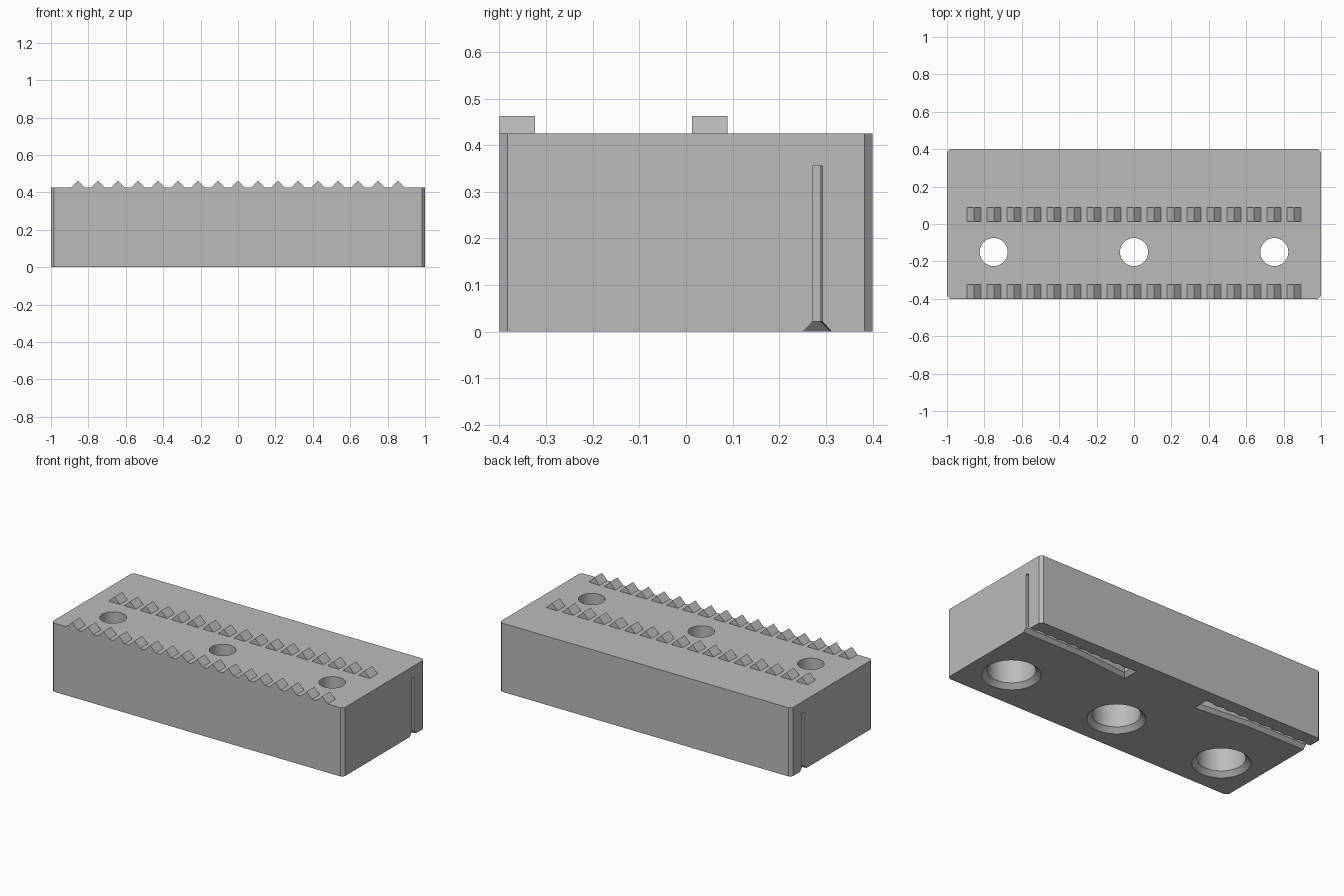
import bpy, bmesh, math

cube = bpy.data.objects.get("Cube")
if cube:
    bpy.data.objects.remove(cube, do_unlink=True)

steel = bpy.data.materials.new("plain_grey")
steel.use_nodes = True
GREY = (0.5, 0.5, 0.5, 1)
steel.diffuse_color = GREY
steel.node_tree.nodes["Principled BSDF"].inputs["Base Color"].default_value = GREY

HEIGHT = 0.425


def make_object(name, bm):
    bmesh.ops.recalc_face_normals(bm, faces=bm.faces)
    mesh = bpy.data.meshes.new(name)
    bm.to_mesh(mesh)
    bm.free()
    mesh.materials.append(steel)
    obj = bpy.data.objects.new(name, mesh)
    bpy.context.collection.objects.link(obj)
    return obj


def add_solid(bm, rings):
    """Skin a closed solid through rings that have equal point counts."""
    loops = [[bm.verts.new(p) for p in ring] for ring in rings]
    for low, high in zip(loops, loops[1:]):
        for i in range(len(low)):
            j = (i + 1) % len(low)
            bm.faces.new((low[i], low[j], high[j], high[i]))
    bm.faces.new(loops[0][::-1])
    bm.faces.new(loops[-1])


def circle(x, y, z, r, n=64):
    return [(x + r * math.cos(2 * math.pi * i / n),
             y + r * math.sin(2 * math.pi * i / n), z) for i in range(n)]


def slot_ring(side, z, grow):
    """Flaring slot outline with a serrated rear wall."""
    ring = [(1.05, 0.272 - grow), (0.6, 0.272 - grow),
            (0.27 - grow, 0.24 - grow), (0.27 - grow, 0.299 + grow)]
    pitch = 0.08
    for i in range(9):
        x = 0.29 + i * pitch
        ring += [(x, 0.299 + grow), (x + pitch / 2, 0.288 + grow)]
    ring.append((1.05, 0.299 + grow))
    return [(side * x, y, z) for x, y in ring]


# Main block with chamfered vertical corners
X, Y, C = 1.0, 0.4, 0.017
outline = [(-X + C, -Y), (X - C, -Y), (X, -Y + C), (X, Y - C),
           (X - C, Y), (-X + C, Y), (-X, Y - C), (-X, -Y + C)]
bm = bmesh.new()
add_solid(bm, [[(x, y, z) for x, y in outline] for z in (0, HEIGHT)])
block = make_object("jaw_block", bm)

# Cutters: counterbored bolt holes and the two end slots
bm = bmesh.new()
for x in (-0.75, 0, 0.75):
    profile = [(0.172, -0.01), (0.134, 0.028), (0.134, 0.24),
               (0.075, 0.24), (0.075, 0.5)]
    add_solid(bm, [circle(x, -0.15, z, r) for r, z in profile])
for side in (-1, 1):
    add_solid(bm, [slot_ring(side, -0.01, 0.03), slot_ring(side, 0.022, 0),
                   slot_ring(side, 0.355, 0)])
cutter = make_object("hole_and_slot_cutter", bm)
cutter.hide_render = True

cut = block.modifiers.new("holes_and_slots", "BOOLEAN")
cut.operation = "DIFFERENCE"
cut.solver = "EXACT"
cut.object = cutter
bpy.context.view_layer.objects.active = block
block.select_set(True)
bpy.ops.object.modifier_apply(modifier=cut.name)
bpy.data.objects.remove(cutter, do_unlink=True)
bpy.ops.object.shade_smooth_by_angle(angle=math.radians(20))

# Two rows of ridge-shaped grip teeth
for name, y0 in (("front_teeth", -0.4), ("middle_teeth", 0.013)):
    bm = bmesh.new()
    for i in range(-8, 9):
        x = i * 0.107
        add_solid(bm, [[(x - 0.038, y, HEIGHT), (x + 0.038, y, HEIGHT),
                        (x, y, HEIGHT + 0.038)] for y in (y0, y0 + 0.076)])
    make_object(name, bm)
